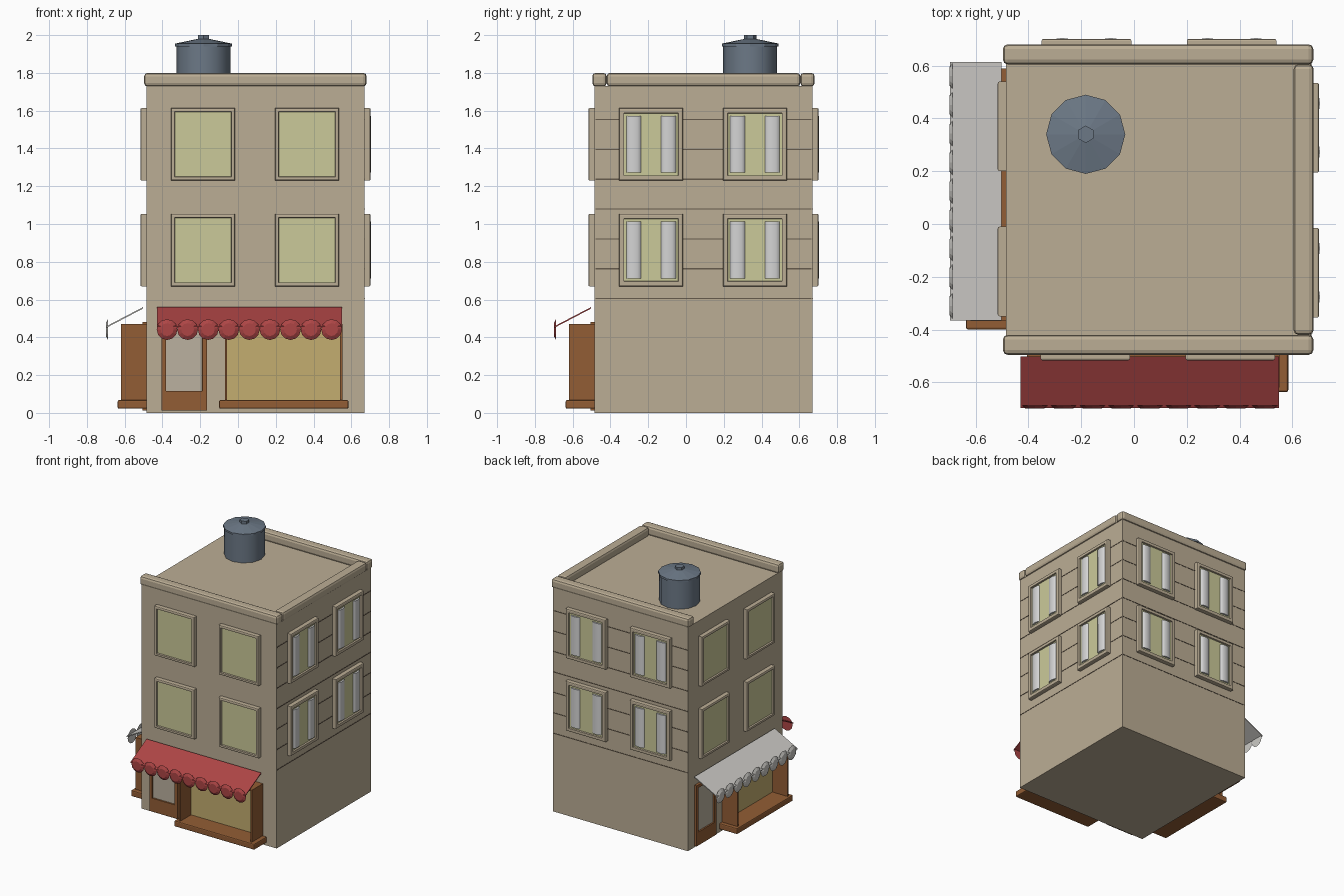
import bpy, bmesh, math
from mathutils import Matrix, Vector

if "Cube" in bpy.data.objects:
    bpy.data.objects.remove(bpy.data.objects["Cube"])

C = 0.0925          # centre of the square block on both axes
HALF = 0.5775       # half width of the block
WALL = C - HALF     # front wall position
ROOF = 1.73


def mat(name, rgb):
    m = bpy.data.materials.new(name)
    m.diffuse_color = (*rgb, 1)
    m.use_nodes = True
    m.node_tree.nodes["Principled BSDF"].inputs["Base Color"].default_value = m.diffuse_color
    return m


stone = mat("stone", (0.50, 0.42, 0.30))
groove = mat("groove_brown", (0.13, 0.10, 0.07))
red = mat("awning_red", (0.42, 0.06, 0.06))
white = mat("awning_white", (0.60, 0.59, 0.56))
wood = mat("wood", (0.29, 0.11, 0.035))
glow = mat("window_yellow", (0.60, 0.59, 0.32))
shop = mat("shop_window_tan", (0.55, 0.42, 0.16))
door_glass = mat("door_glass", (0.50, 0.44, 0.35))
curtain = mat("curtain_pale", (0.66, 0.66, 0.66))
steel = mat("tank_grey", (0.15, 0.19, 0.24))


def side(quarter):
    """Turn parts made for the front wall to another wall."""
    t = Matrix.Translation((C, C, 0))
    return t @ Matrix.Rotation(math.radians(90 * quarter), 4, 'Z') @ t.inverted()


FRONT, RIGHT, BACK, LEFT = side(0), side(1), side(2), side(-1)


def finish(name, bm, mats, m=FRONT):
    bm.transform(m)
    bmesh.ops.recalc_face_normals(bm, faces=bm.faces)
    me = bpy.data.meshes.new(name)
    bm.to_mesh(me)
    bm.free()
    for x in mats:
        me.materials.append(x)
    ob = bpy.data.objects.new(name, me)
    bpy.context.collection.objects.link(ob)
    return ob


def box_bm(lo, hi):
    bm = bmesh.new()
    bmesh.ops.create_cube(bm, size=1)
    lo, hi = Vector(lo), Vector(hi)
    for v in bm.verts:
        v.co = Vector((lo[i] + (v.co[i] + 0.5) * (hi[i] - lo[i]) for i in range(3)))
    return bm


def wall_box(name, u0, u1, d0, d1, z0, z1, material, m=FRONT, bevel=0):
    """Box on a wall: u along the wall, d outwards from it."""
    bm = box_bm((u0, WALL - d1, z0), (u1, WALL - d0, z1))
    if bevel:
        bmesh.ops.bevel(bm, geom=bm.edges[:], offset=bevel, segments=2,
                        profile=0.5, affect='EDGES')
    return finish(name, bm, [material], m)


def front_face(bm):
    return min(bm.faces, key=lambda f: f.calc_center_median().y)


def window(u, z, m, curtains):
    # rounded frame with a sunken pane
    bm = box_bm((u - 0.17, WALL - 0.032, z - 0.192), (u + 0.17, WALL + 0.01, z + 0.192))
    bmesh.ops.bevel(bm, geom=front_face(bm).edges[:], offset=0.008, segments=2,
                    profile=0.5, affect='EDGES')
    pane = front_face(bm)
    inset = 0.033 if curtains else 0.024
    bmesh.ops.inset_region(bm, faces=[pane], thickness=inset - 0.008)
    bmesh.ops.inset_region(bm, faces=[pane], thickness=0.003, depth=-0.012)
    pane.material_index = 1
    finish("window", bm, [stone, glow], m)
    # bowed curtain at each side of the pane
    if curtains:
        for s in (-1, 1):
            bm = bmesh.new()
            cols = []
            for i in range(7):
                a = math.pi * i / 6
                p = (u + s * 0.092 - 0.04 * math.cos(a), WALL - 0.018 - 0.017 * math.sin(a))
                cols.append([bm.verts.new((*p, z + h)) for h in (-0.15, 0.15)])
            for a, b in zip(cols, cols[1:]):
                bm.faces.new((a[0], b[0], b[1], a[1])).smooth = True
            for k in (0, 1):
                bm.faces.new([c[k] for c in cols])
            bm.faces.new((cols[0][0], cols[0][1], cols[-1][1], cols[-1][0]))
            finish("curtain", bm, [curtain], m)


def awning(color, m):
    # sloping sheet
    bm = box_bm((-0.43, WALL - 0.213, 0), (0.55, WALL - 0.018, 0.008))
    for v in bm.verts:
        v.co.z += 0.552 if v.co.y > WALL - 0.1 else 0.45
    finish("awning_sheet", bm, [color], m)
    # row of round scallops along the lower edge
    bm = bmesh.new()
    turn = Matrix.Rotation(math.radians(90), 4, 'X')
    for i in range(9):
        pos = Matrix.Translation((-0.43 + 0.98 * (i + 0.5) / 9, WALL - 0.209, 0.441))
        bmesh.ops.create_cone(bm, cap_ends=True, segments=12, radius1=0.055,
                              radius2=0.034, depth=0.012, matrix=pos @ turn)
    finish("awning_scallops", bm, [color], m)


def shop_front(color, m):
    # open display bay
    wall_box("shop_pane", -0.065, 0.545, 0, 0.006, 0.06, 0.46, shop, m)
    for u in (-0.07, 0.54):
        wall_box("bay_side", u, u + 0.012, 0, 0.135, 0.05, 0.465, wood, m)
    wall_box("bay_top", -0.07, 0.552, 0, 0.135, 0.46, 0.47, wood, m)
    wall_box("bay_sill", -0.10, 0.585, -0.005, 0.152, 0.022, 0.068, wood, m, 0.008)
    # door with a sunken pane
    bm = box_bm((-0.405, WALL - 0.02, 0.012), (-0.165, WALL + 0.01, 0.48))
    pane = front_face(bm)
    bmesh.ops.inset_region(bm, faces=[pane], thickness=0.033)
    for v in pane.verts:
        if v.co.z < 0.2:
            v.co.z = 0.115
    bmesh.ops.inset_region(bm, faces=[pane], thickness=0.002, depth=-0.01)
    pane.material_index = 1
    finish("door", bm, [wood, door_glass], m)
    awning(color, m)


# main block
finish("building_block", box_bm((WALL, WALL, 0), (C + HALF, C + HALF, ROOF)), [stone])

# rounded parapets on front, right and back
for m, u0, u1 in ((FRONT, -0.497, 0.68), (BACK, -0.495, 0.682), (RIGHT, -0.42, 0.605)):
    wall_box("parapet", u0, u1, -0.065, 0.011, ROOF - 0.002, 1.80, stone, m, 0.018)

# two floors of windows on every wall
for m, curtains in ((FRONT, False), (LEFT, False), (RIGHT, True), (BACK, True)):
    for u in (C - 0.2775, C + 0.2725):
        for z in (0.862, 1.422):
            window(u, z, m, curtains)

# thin siding lines on the plain walls
for m in (RIGHT, BACK):
    for i in range(7):
        z = 0.605 + 0.158 * i
        wall_box("siding_line", WALL + 0.005, C + HALF - 0.005, -0.004, 0.002,
                 z - 0.003, z + 0.003, groove, m)

# shops
shop_front(red, FRONT)
shop_front(white, LEFT)

# roof tank with shallow conical lid and knob
for name, n, r1, r2, z0, z1 in (("tank", 12, 0.143, 0.143, ROOF - 0.01, 1.95),
                                ("tank_lid_rim", 12, 0.15, 0.15, 1.94, 1.955),
                                ("tank_lid", 12, 0.15, 0.03, 1.955, 1.98),
                                ("tank_knob", 6, 0.033, 0.033, 1.97, 2.0)):
    bm = bmesh.new()
    bmesh.ops.create_cone(bm, cap_ends=True, segments=n, radius1=r1, radius2=r2, depth=z1 - z0,
                          matrix=Matrix.Translation((-0.183, 0.34, (z0 + z1) / 2)))
    for f in bm.faces:
        f.smooth = n == 12 and len(f.verts) == 4 and name == "tank"
    for e in bm.edges:
        e.smooth = len(e.link_faces) == 2 and e.calc_face_angle() < 0.7
    finish(name, bm, [steel])
